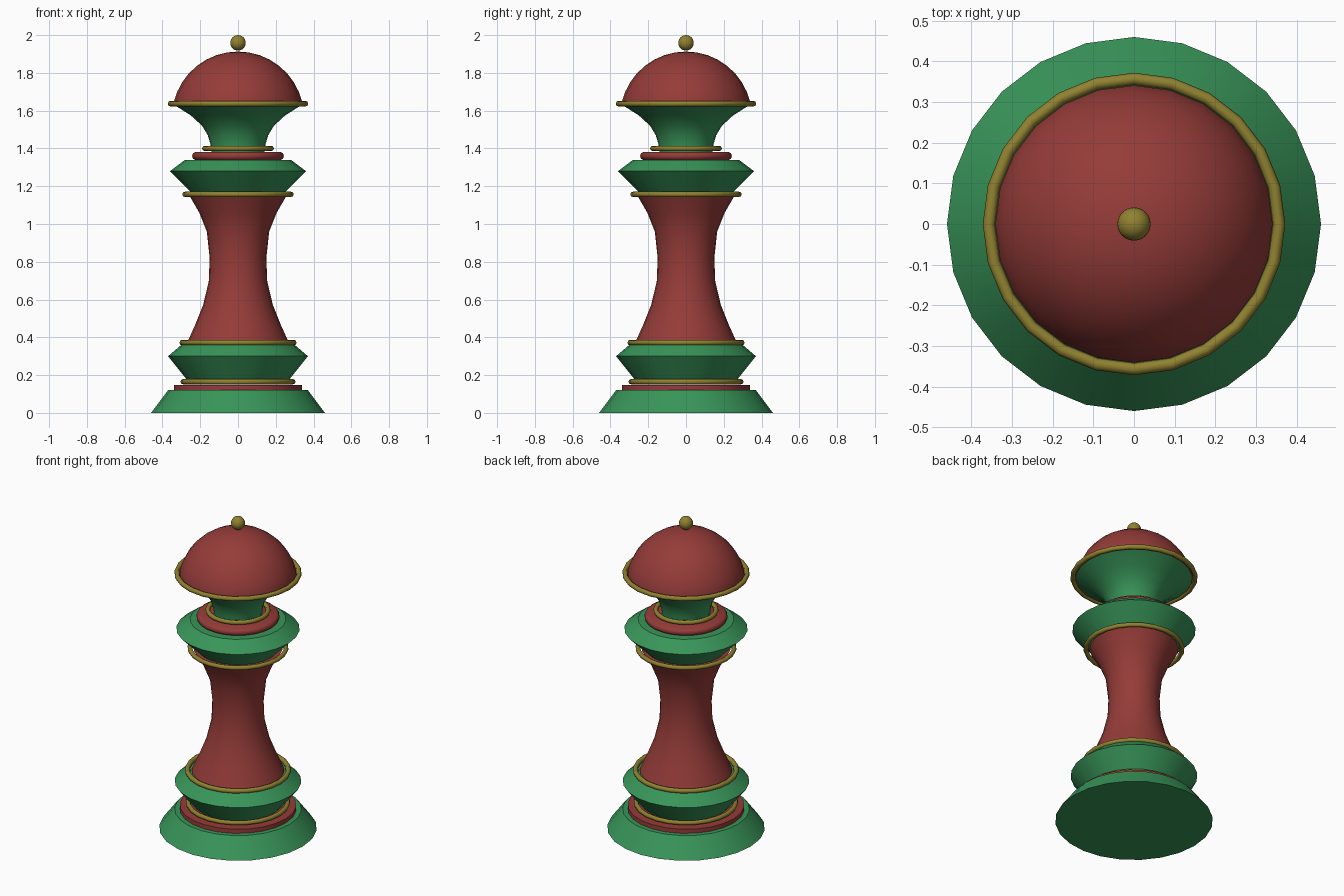
import bpy, bmesh
from math import pi, sin, cos, asin, radians

if "Cube" in bpy.data.objects:
    bpy.data.objects.remove(bpy.data.objects["Cube"])

SIDES = 24

def material(name, rgb):
    m = bpy.data.materials.new(name)
    m.diffuse_color = (*rgb, 1)
    m.use_nodes = True
    m.node_tree.nodes["Principled BSDF"].inputs["Base Color"].default_value = m.diffuse_color
    return m

GREEN = material("green_paint", (0.04, 0.30, 0.10))
RED = material("red_paint", (0.30, 0.045, 0.04))
GOLD = material("gold_paint", (0.28, 0.22, 0.03))

def lathe(name, profile, mat, smooth=30, closed=False):
    """Spin (radius, z) points around the z axis; open profiles get capped."""
    bm = bmesh.new()
    rings = [[bm.verts.new((r * cos(2 * pi * i / SIDES), r * sin(2 * pi * i / SIDES), z))
              for i in range(SIDES)] for r, z in profile]
    pairs = list(zip(rings, rings[1:])) + ([(rings[-1], rings[0])] if closed else [])
    for a, b in pairs:
        for i in range(SIDES):
            j = (i + 1) % SIDES
            bm.faces.new((a[i], a[j], b[j], b[i]))
    if not closed:
        bm.faces.new(rings[0][::-1])
        bm.faces.new(rings[-1])
    bmesh.ops.remove_doubles(bm, verts=bm.verts, dist=1e-5)
    bmesh.ops.recalc_face_normals(bm, faces=bm.faces)
    me = bpy.data.meshes.new(name)
    bm.to_mesh(me)
    bm.free()
    ob = bpy.data.objects.new(name, me)
    bpy.context.collection.objects.link(ob)
    me.materials.append(mat)
    bpy.ops.object.select_all(action='DESELECT')
    ob.select_set(True)
    bpy.context.view_layer.objects.active = ob
    bpy.ops.object.shade_smooth_by_angle(angle=radians(smooth))
    return ob

def ring(name, outer, z, tube=0.014):
    c = outer - tube
    lathe(name, [(c + tube * cos(k * pi / 4), z + tube * sin(k * pi / 4)) for k in range(8)],
          GOLD, 60, closed=True)

# Foot
lathe("foot", [(0.46, 0), (0.37, 0.12)], GREEN)
lathe("foot_disc", [(0.34, 0.115), (0.34, 0.147)], RED)
ring("foot_ring", 0.305, 0.165)
lathe("lower_collar", [(0.262, 0.165), (0.37, 0.30), (0.30, 0.36)], GREEN)
ring("lower_collar_ring", 0.31, 0.372, 0.015)

# Waisted column
lathe("column", [(0.27, 0.37), (0.225, 0.47), (0.185, 0.57), (0.155, 0.695), (0.15, 0.82),
                 (0.165, 0.96), (0.205, 1.06), (0.26, 1.155)], RED)

# Upper collar
ring("column_top_ring", 0.295, 1.157)
lathe("upper_collar", [(0.235, 1.155), (0.36, 1.28), (0.28, 1.34)], GREEN)
lathe("neck_disc", [(0.225, 1.338), (0.238, 1.346), (0.243, 1.36), (0.238, 1.374), (0.225, 1.382)], RED, 60)
ring("neck_ring", 0.19, 1.40)

# Flared head with domed top
lathe("head_flare", [(0.14, 1.38), (0.145, 1.42), (0.16, 1.47), (0.19, 1.52), (0.25, 1.575),
                     (0.345, 1.635)], GREEN)
ring("head_ring", 0.372, 1.637, 0.015)
R, N = 0.35, 8
edge = asin(min(1, 0.341 / R))
lathe("dome", [(0.341, 1.63)] + [(max(R * sin(edge * (1 - k / N)), 0.002), 1.913 - R + R * cos(edge * (1 - k / N)))
                                 for k in range(N + 1)], RED, 40)

# Finial ball
bpy.ops.mesh.primitive_uv_sphere_add(segments=SIDES, ring_count=12, radius=0.041, location=(0, 0, 1.959))
ball = bpy.context.object
ball.name = "finial_ball"
ball.data.materials.append(GOLD)
bpy.ops.object.shade_smooth()
